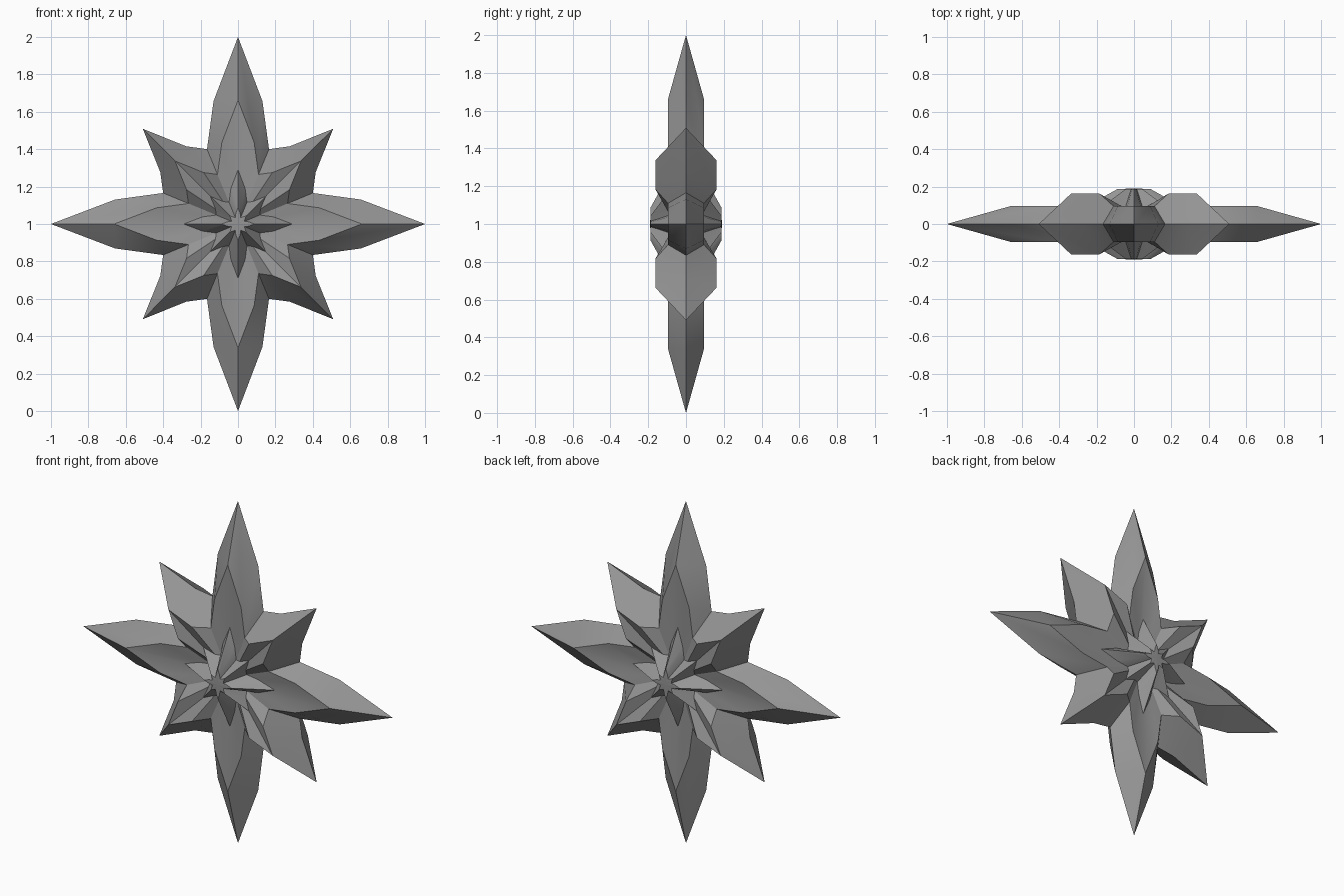
import bpy, bmesh
from math import sin, cos, pi

cube = bpy.data.objects.get("Cube")
if cube:
    bpy.data.objects.remove(cube)

# One flat grey
grey = bpy.data.materials.new("plain grey")
grey.use_nodes = True
colour = (0.3, 0.3, 0.3, 1)
grey.diffuse_color = colour
grey.node_tree.nodes["Principled BSDF"].inputs["Base Color"].default_value = colour

# Star outline from a main point, over shoulder, valley and shoulder, to a diagonal point
OUTLINE = (1.0, 0.67, 0.433, 0.5, 0.72)
# Each ring: scale of the outline, and depth at its five stations
RINGS = [
    (1.0, (0, 0, 0, 0, 0)),
    (0.662, (0.095, 0.095, 0.095, 0.162, 0.162)),
    (0.29, (0.075, 0.085, 0.085, 0.1, 0.11)),
    (0.088, (0.187, 0.187, 0.187, 0.187, 0.187)),
]
COUNT = 32


def add_ring(bm, scale, depths, side):
    """Mirror an eighth of a ring around the full turn."""
    verts = []
    for i in range(COUNT):
        k = min(i % 8, 8 - i % 8)
        radius = scale * OUTLINE[k]
        a = 2 * pi * i / COUNT
        verts.append(bm.verts.new((radius * sin(a), side * depths[k], 1 + radius * cos(a))))
    return verts


bm = bmesh.new()
rim = add_ring(bm, *RINGS[0], 1)
for side in (-1, 1):
    # Stepped star relief from the rim to the centre
    outer = rim
    for scale, depths in RINGS[1:]:
        inner = add_ring(bm, scale, depths, side)
        for i in range(COUNT):
            j = (i + 1) % COUNT
            bm.faces.new((outer[i], outer[j], inner[j], inner[i]))
        outer = inner
    # Flat star cap
    hub = bm.verts.new((0, side * 0.19, 1))
    for i in range(COUNT):
        bm.faces.new((outer[i], outer[(i + 1) % COUNT], hub))
bmesh.ops.recalc_face_normals(bm, faces=bm.faces)

mesh = bpy.data.meshes.new("eight_point_star")
bm.to_mesh(mesh)
bm.free()
mesh.materials.append(grey)
star = bpy.data.objects.new("eight_point_star", mesh)
bpy.context.collection.objects.link(star)
bpy.context.view_layer.objects.active = star
star.select_set(True)
bpy.ops.object.shade_smooth_by_angle(angle=pi / 6)
